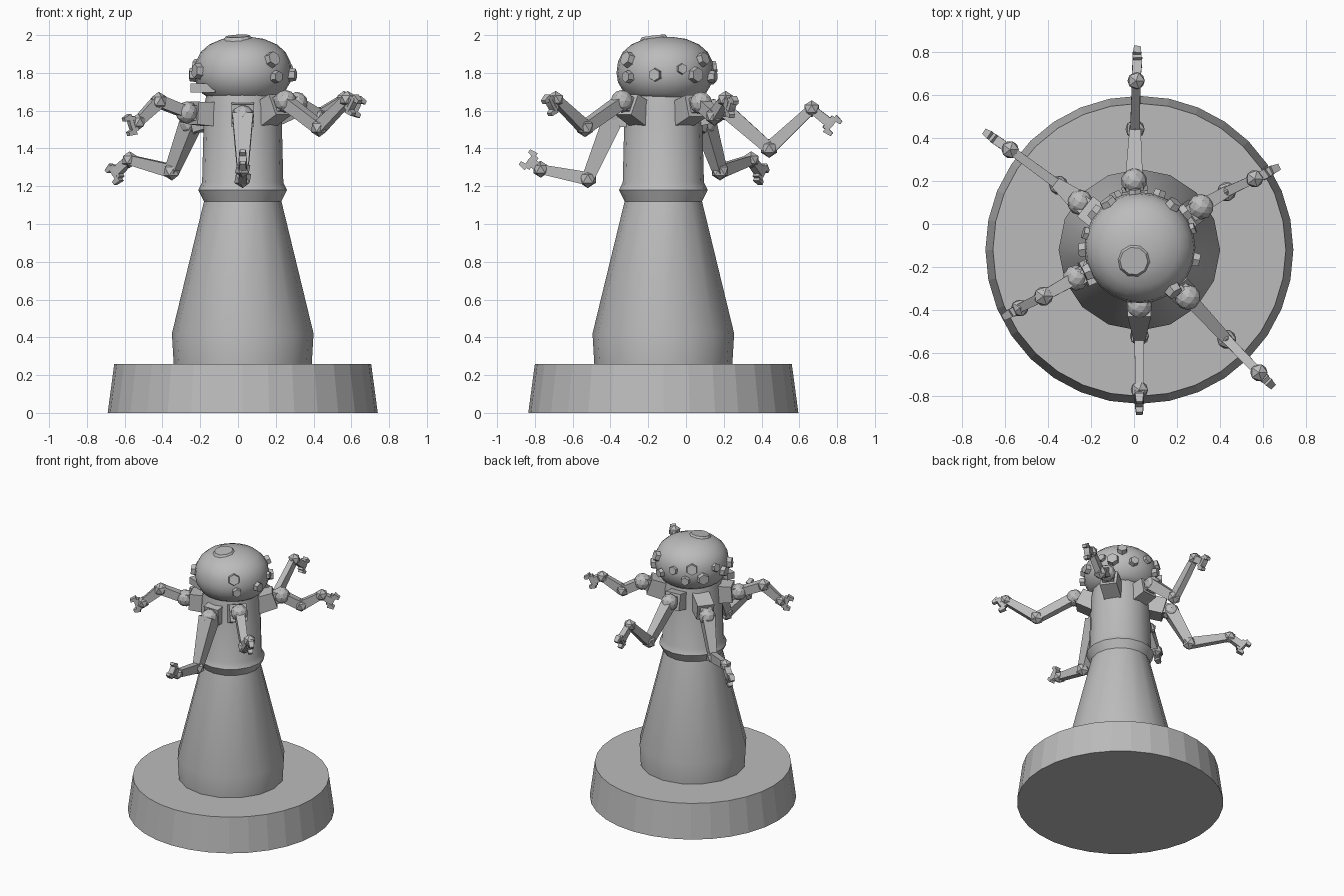
import bpy, bmesh, math
from mathutils import Vector, Matrix

if "Cube" in bpy.data.objects:
    bpy.data.objects.remove(bpy.data.objects["Cube"])

CX, CY = 0.025, -0.12
grey = bpy.data.materials.new("plain_grey")
grey.diffuse_color = (0.5, 0.5, 0.5, 1)
grey.use_nodes = True
grey.node_tree.nodes["Principled BSDF"].inputs["Base Color"].default_value = grey.diffuse_color


def finish(name, bm, smooth=None):
    bmesh.ops.recalc_face_normals(bm, faces=bm.faces)
    me = bpy.data.meshes.new(name)
    bm.to_mesh(me)
    bm.free()
    me.materials.append(grey)
    ob = bpy.data.objects.new(name, me)
    bpy.context.collection.objects.link(ob)
    if smooth:
        bpy.ops.object.select_all(action='DESELECT')
        ob.select_set(True)
        bpy.context.view_layer.objects.active = ob
        bpy.ops.object.shade_smooth_by_angle(angle=math.radians(smooth))
    return ob


def lathe(name, profile, sides, centre=(CX, CY), smooth=None):
    bm = bmesh.new()
    rings = []
    for r, z in profile:
        rings.append([bm.verts.new((centre[0] + r * math.cos(2 * math.pi * i / sides),
                                    centre[1] + r * math.sin(2 * math.pi * i / sides), z))
                      for i in range(sides)])
    for a, b in zip(rings, rings[1:]):
        for i in range(sides):
            j = (i + 1) % sides
            bm.faces.new((a[i], a[j], b[j], b[i]))
    bm.faces.new(rings[0][::-1])
    bm.faces.new(rings[-1])
    return finish(name, bm, smooth)


def bar(bm, a, b, w0, w1, h0, h1):
    """Tapered box from a to b: w is sideways width, h is depth in the bend plane."""
    a, b = Vector(a), Vector(b)
    d = (b - a).normalized()
    side = d.cross(Vector((0, 0, 1))).normalized()
    up = side.cross(d)
    ends = []
    for p, w, h in ((a, w0, h0), (b, w1, h1)):
        ends.append([bm.verts.new(p + side * w / 2 * s + up * h / 2 * t)
                     for s, t in ((-1, -1), (1, -1), (1, 1), (-1, 1))])
    bm.faces.new(ends[0])
    bm.faces.new(ends[1])
    for i in range(4):
        j = (i + 1) % 4
        bm.faces.new((ends[0][i], ends[0][j], ends[1][j], ends[1][i]))


def ball(bm, p, r):
    bmesh.ops.create_icosphere(bm, subdivisions=1, radius=r, matrix=Matrix.Translation(p))


def disc(bm, p, axis, r, depth, sides, r2=None):
    rot = Vector(axis).to_track_quat('Z', 'Y').to_matrix().to_4x4()
    bmesh.ops.create_cone(bm, cap_ends=True, segments=sides, radius1=r,
                          radius2=r if r2 is None else r2, depth=depth,
                          matrix=Matrix.Translation(p) @ rot)


# Plinth, tower and head
lathe("base", [(0.715, 0), (0.68, 0.26)], 32)
lathe("tower", [(0.365, 0.25), (0.375, 0.42), (0.205, 1.12), (0.235, 1.18), (0.215, 1.22),
                (0.205, 1.62), (0.185, 1.72)], 16, smooth=30)
HEAD = (0.027, -0.11)
lathe("head", [(0.17, 1.66), (0.215, 1.69), (0.25, 1.75), (0.258, 1.8), (0.25, 1.86),
               (0.225, 1.91), (0.18, 1.95), (0.11, 1.98), (0.04, 1.99)], 24, HEAD, 40)

# Tilted cap on top of the head
bm = bmesh.new()
disc(bm, (0.0, -0.17, 1.98), (-0.05, -0.12, 1), 0.085, 0.03, 10, 0.065)
finish("cap", bm)

# Hexagonal lenses round the sides and back: angle, height, radius
studs = [(-52, 1.87, 0.045), (-48, 1.78, 0.035), (-12, 1.79, 0.038), (20, 1.82, 0.032),
         (38, 1.79, 0.045), (52, 1.87, 0.04), (70, 1.78, 0.035), (95, 1.83, 0.035),
         (115, 1.77, 0.035), (125, 1.85, 0.045), (142, 1.78, 0.045), (165, 1.84, 0.035),
         (182, 1.79, 0.04), (205, 1.81, 0.045)]
bm = bmesh.new()
for ang, z, r in studs:
    t = math.radians(ang)
    rad = 0.262 if z < 1.82 else 0.25
    n = Vector((math.cos(t), math.sin(t), max(0, (z - 1.8) * 5)))
    p = Vector((HEAD[0] + rad * math.cos(t), HEAD[1] + rad * math.sin(t), z))
    disc(bm, p, n, r, 0.045, 6, r * 0.85)
finish("head_lenses", bm)

# Small blocks under the head on the left
bm = bmesh.new()
bar(bm, (-0.24, -0.2, 1.72), (-0.11, -0.25, 1.72), 0.06, 0.06, 0.05, 0.05)
finish("head_block", bm)

# Arms: shoulder, elbow, wrist, hand tip, shoulder width
arms = {
    "front": ((0.025, -0.38, 1.57), (0.025, -0.52, 1.24), (0.025, -0.77, 1.29), (0.025, -0.86, 1.36), 0.11),
    "back": ((0.0, 0.2, 1.61), (0.005, 0.44, 1.4), (0.01, 0.665, 1.61), (0.02, 0.84, 1.47), 0.08),
    "front_right": ((0.25, -0.34, 1.65), (0.43, -0.535, 1.51), (0.58, -0.69, 1.66), (0.62, -0.73, 1.62), 0.065),
    "back_right": ((0.31, 0.08, 1.64), (0.43, 0.15, 1.57), (0.56, 0.21, 1.66), (0.67, 0.26, 1.6), 0.065),
    "back_left": ((-0.25, 0.1, 1.53), (-0.35, 0.18, 1.28), (-0.575, 0.345, 1.34), (-0.7, 0.43, 1.22), 0.09),
    "front_left": ((-0.27, -0.25, 1.59), (-0.42, -0.335, 1.65), (-0.53, -0.39, 1.54), (-0.58, -0.42, 1.52), 0.06),
}
for name, (s, e, w, t, thick) in arms.items():
    s, e, w, t = map(Vector, (s, e, w, t))
    bm = bmesh.new()
    out = Vector((s.x - CX, s.y - CY, 0)).normalized()
    side = out.cross(Vector((0, 0, 1)))
    # mount block on the neck and shoulder joint
    root = Vector((CX, CY, 1.58)) + out * 0.17
    bar(bm, root, s.lerp(root, 0.25), 0.12, 0.12, 0.13, 0.12)
    bar(bm, root, s, 0.08, 0.08, 0.08, 0.08)
    bmesh.ops.create_icosphere(bm, subdivisions=2, radius=0.06, matrix=Matrix.Translation(s))
    # upper arm, forearm and joints
    bar(bm, s, e, thick, 0.05, thick, 0.065)
    ball(bm, e, 0.05)
    bar(bm, e, w, 0.045, 0.04, 0.07, 0.05)
    ball(bm, w, 0.045)
    # hooked hand with two fingers
    d = (t - w).normalized()
    up = side.cross(d).normalized()
    palm = w.lerp(t, 0.55)
    bar(bm, w, palm, 0.04, 0.045, 0.045, 0.05)
    for k in (-1, 1):
        knuckle = palm + up * 0.04 * k
        bar(bm, palm, knuckle, 0.04, 0.04, 0.04, 0.035)
        bar(bm, knuckle, knuckle + d * 0.045, 0.04, 0.03, 0.035, 0.02)
    finish(name + "_arm", bm)
